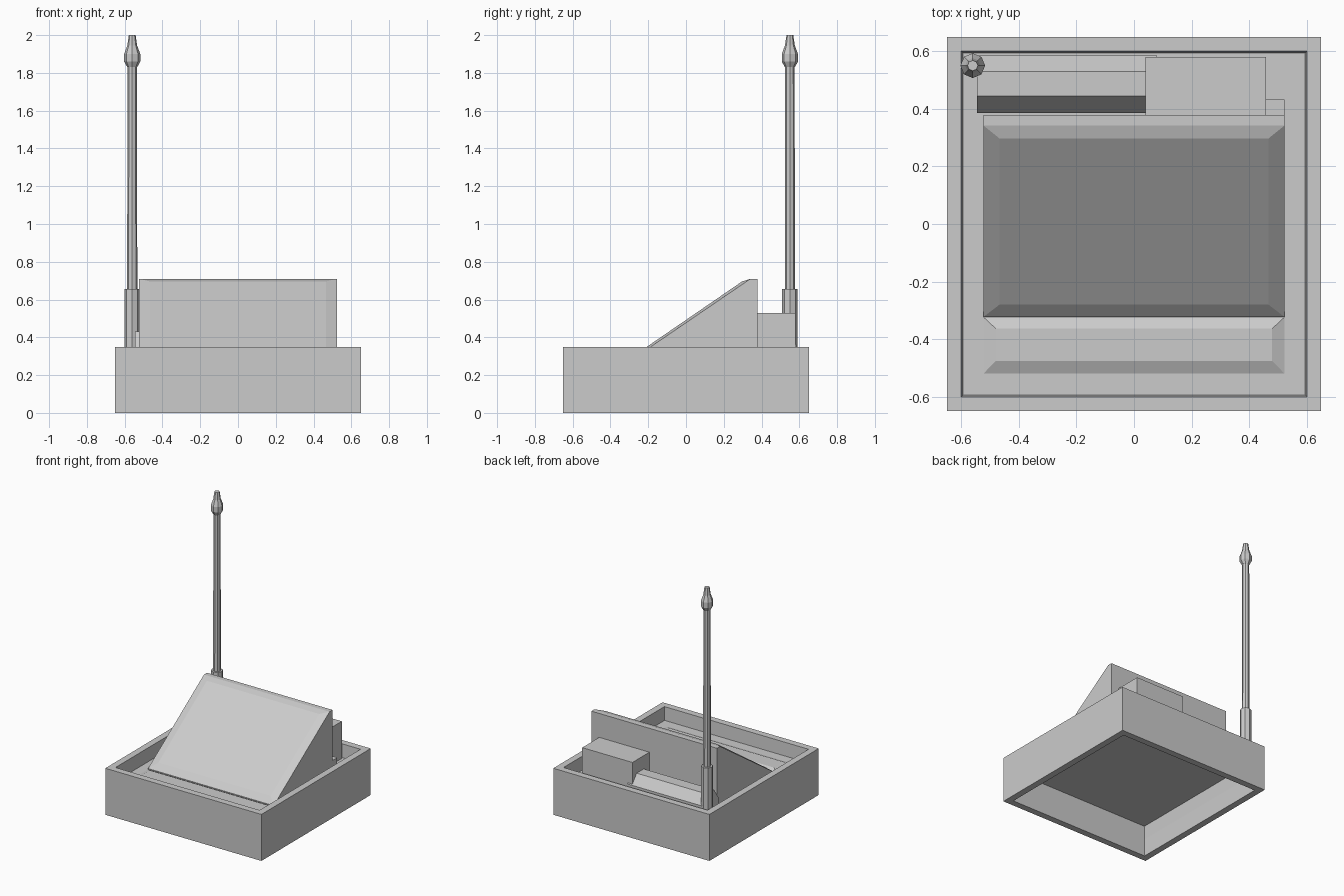
import bpy, bmesh, math

cube = bpy.data.objects.get("Cube")
if cube:
    bpy.data.objects.remove(cube, do_unlink=True)

grey = bpy.data.materials.new("plain grey")
grey.use_nodes = True
COLOUR = (0.6, 0.6, 0.6, 1)
grey.diffuse_color = COLOUR
grey.node_tree.nodes["Principled BSDF"].inputs["Base Color"].default_value = COLOUR


def finish(name, bm):
    bmesh.ops.recalc_face_normals(bm, faces=bm.faces)
    mesh = bpy.data.meshes.new(name)
    bm.to_mesh(mesh)
    bm.free()
    mesh.materials.append(grey)
    obj = bpy.data.objects.new(name, mesh)
    bpy.context.collection.objects.link(obj)
    return obj


def loft(name, rings):
    """Bridge equal-length rings of points and cap both ends."""
    bm = bmesh.new()
    loops = [[bm.verts.new(p) for p in ring] for ring in rings]
    n = len(loops[0])
    for a, b in zip(loops, loops[1:]):
        for i in range(n):
            j = (i + 1) % n
            bm.faces.new((a[i], a[j], b[j], b[i]))
    bm.faces.new(loops[0])
    bm.faces.new(loops[-1])
    return finish(name, bm)


def turned(name, profile, sides, centre=(0, 0), twist=0.0):
    """Stack regular polygons given as (radius, height)."""
    angles = [twist + math.tau * i / sides for i in range(sides)]
    return loft(name, [[(centre[0] + r * math.cos(a), centre[1] + r * math.sin(a), z)
                        for a in angles] for r, z in profile])


def prism(name, x0, x1, outline):
    """Extrude a (y, z) outline along x."""
    return loft(name, [[(x, y, z) for y, z in outline] for x in (x0, x1)])


def box(name, x0, x1, y0, y1, z0, z1):
    return prism(name, x0, x1, [(y0, z0), (y1, z0), (y1, z1), (y0, z1)])


def rect(half, y0, y1, z0, z1):
    return [(-half, y0, z0), (half, y0, z0), (half, y1, z1), (-half, y1, z1)]


FLOOR = 0.25

# Open square tray, hollow underneath
tray = [(0.592, 0.233), (0.6, 0.134), (0.6, 0), (0.65, 0),
        (0.65, 0.35), (0.6, 0.35), (0.594, FLOOR)]
turned("tray", [(h * math.sqrt(2), z) for h, z in tray], 4, twist=math.pi / 4)

# Sloping console with a raised, bevelled front panel
HALF = 0.523
prism("console", -HALF, HALF, [(-0.323, FLOOR), (-0.323, 0.257), (0.342, 0.71),
                               (0.378, 0.71), (0.378, FLOOR)])
loft("sloping_panel", [rect(HALF, -0.323, 0.342, 0.257, 0.71),
                       rect(0.467, -0.28, 0.297, 0.3, 0.696)])

# Low bevelled plate at the foot of the slope
loft("front_plate", [rect(HALF, -0.52, -0.323, FLOOR, FLOOR),
                     rect(0.48, -0.475, -0.363, 0.27, 0.27)])

# Parts behind the console
box("rear_box", 0.04, 0.458, 0.378, 0.58, FLOOR, 0.53)
box("rear_step", 0.458, HALF, 0.378, 0.433, FLOOR, 0.33)
prism("rear_beam", -0.545, 0.08, [(0.385, FLOOR), (0.385, 0.34), (0.445, 0.43),
                                  (0.53, 0.43), (0.585, 0.36), (0.585, FLOOR)])

# Mast with socket, shaft and bulb tip
MAST = (-0.56, 0.55)
turned("mast_socket", [(0.041, FLOOR), (0.041, 0.655)], 8, MAST)
turned("mast_shaft", [(0.027, 0.65), (0.025, 1.84)], 8, MAST)
turned("mast_tip", [(0.026, 1.83), (0.043, 1.86), (0.043, 1.9), (0.026, 1.945),
                    (0.018, 2.0)], 8, MAST)
